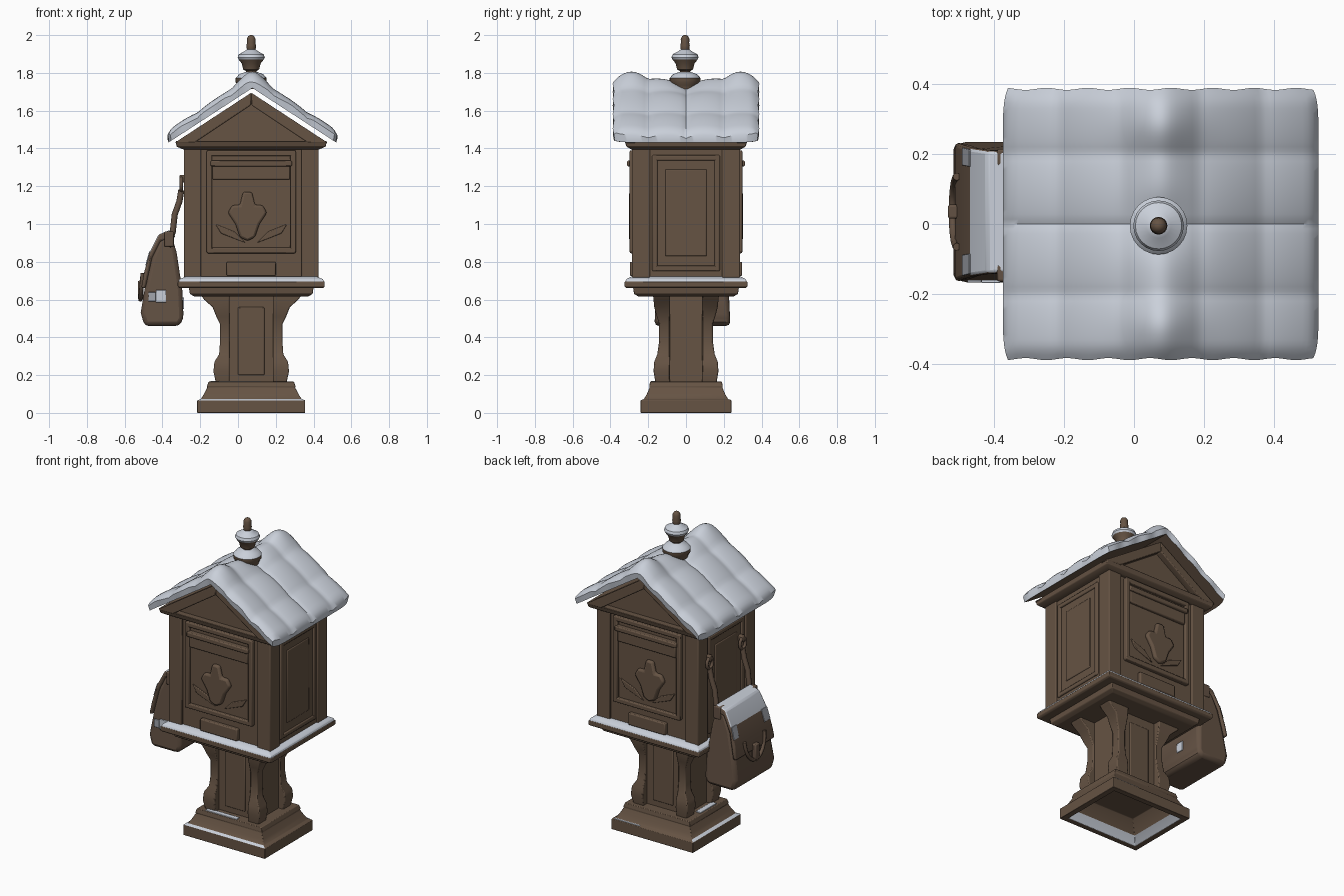
import bpy, bmesh, math

cube = bpy.data.objects.get("Cube")
if cube:
    bpy.data.objects.remove(cube, do_unlink=True)

CX = 0.07  # post axis, the satchel hangs off to one side


def material(name, rgb):
    m = bpy.data.materials.new(name)
    m.use_nodes = True
    m.diffuse_color = (*rgb, 1)
    bsdf = m.node_tree.nodes["Principled BSDF"]
    bsdf.inputs["Base Color"].default_value = (*rgb, 1)
    bsdf.inputs["Roughness"].default_value = 0.9
    return m


WOOD = material("weathered brown wood", (0.132, 0.087, 0.057))
SNOW = material("snow", (0.59, 0.63, 0.7))
FROST = material("thin grey frost", (0.36, 0.38, 0.42))
LEATHER = material("brown leather", (0.124, 0.082, 0.056))


def finish(name, bm, mats, bevel=0.0, segments=2, rule=None):
    bmesh.ops.recalc_face_normals(bm, faces=bm.faces)
    if rule:
        for f in bm.faces:
            f.material_index = int(rule(f.normal, f.calc_center_median()))
    me = bpy.data.meshes.new(name)
    bm.to_mesh(me)
    bm.free()
    ob = bpy.data.objects.new(name, me)
    bpy.context.collection.objects.link(ob)
    for m in mats:
        me.materials.append(m)
    if bevel:
        mod = ob.modifiers.new("worn edges", 'BEVEL')
        mod.width, mod.segments = bevel, segments
    bpy.ops.object.select_all(action='DESELECT')
    ob.select_set(True)
    bpy.context.view_layer.objects.active = ob
    bpy.ops.object.shade_smooth_by_angle(angle=math.radians(40))
    return ob


def stack(name, rings, mats=(WOOD,), bevel=0.0, rule=None):
    """Closed tower of vertex rings."""
    bm = bmesh.new()
    loops = [[bm.verts.new(p) for p in r] for r in rings]
    n = len(loops[0])
    for a, b in zip(loops, loops[1:]):
        for i in range(n):
            j = (i + 1) % n
            bm.faces.new((a[i], a[j], b[j], b[i]))
    bm.faces.new(loops[0])
    bm.faces.new(loops[-1])
    return finish(name, bm, mats, bevel, rule=rule)


def rect(x0, x1, y0, y1, z):
    return [(x0, y0, z), (x1, y0, z), (x1, y1, z), (x0, y1, z)]


def tower(name, levels, **kw):
    """Levels of (z, half width, half depth) about the post axis."""
    return stack(name, [rect(CX - w, CX + w, -d, d, z) for z, w, d in levels], **kw)


def box(name, x, y, z, mats=(WOOD,), bevel=0.006):
    return stack(name, [rect(*sorted(x), *sorted(y), h) for h in z], mats, bevel)


def prism(name, pts, y0, y1, mats=(WOOD,), bevel=0.006, rule=None):
    """Outline in x and z, extruded along y."""
    return stack(name, [[(x, y, z) for x, z in pts] for y in (y0, y1)], mats, bevel, rule)


def lathe(name, profile, mats, rule=None, n=24):
    rings = [[(CX + r * math.cos(math.tau * i / n), -0.005 + r * math.sin(math.tau * i / n), z)
              for i in range(n)] for r, z in profile]
    return stack(name, rings, mats, rule=rule)


def strap(name, pts, radius, cyclic=False):
    cu = bpy.data.curves.new(name, 'CURVE')
    cu.dimensions = '3D'
    cu.bevel_depth, cu.bevel_resolution = radius, 2
    cu.use_fill_caps = True
    sp = cu.splines.new('POLY')
    sp.points.add(len(pts) - 1)
    for p, co in zip(sp.points, pts):
        p.co = (*co, 1)
    sp.use_cyclic_u = cyclic
    cu.materials.append(LEATHER)
    bpy.context.collection.objects.link(bpy.data.objects.new(name, cu))


# Hollow flared base: snow on the front and right ledges and inside the rim
def base_snow(n, c):
    ledge = n.z > 0.7 and 0.06 < c.z < 0.08 and (c.x < CX - 0.2 or c.y < -0.2)
    inside = c.z < 0.03 and abs(n.z) < 0.9 and abs(c.x - CX) < 0.26 and abs(c.y) < 0.215
    return 1 if ledge or (inside and n.y > 0.5) else 2 if inside and n.x > 0.5 else 0


tower("base", [(0.12, 0.17, 0.13), (0.055, 0.23, 0.185), (0, 0.25, 0.205), (0, 0.286, 0.24),
               (0.066, 0.286, 0.24), (0.074, 0.266, 0.222), (0.1, 0.25, 0.207), (0.135, 0.232, 0.192),
               (0.14, 0.235, 0.195), (0.165, 0.226, 0.19)],
      mats=(WOOD, SNOW, FROST), bevel=0.003, rule=base_snow)
box("foot_snow_front", (-0.1, 0.12), (-0.186, -0.155), (0.162, 0.17), (SNOW,), 0.002)
box("foot_snow_side", (-0.145, -0.11), (-0.1, 0.06), (0.162, 0.17), (SNOW,), 0.002)
box("ledge_snow_back", (0.16, 0.34), (0.21, 0.236), (0.064, 0.072), (SNOW,), 0.002)

# Pedestal column with curved corner posts
tower("column", [(0.15, 0.155, 0.125), (0.64, 0.155, 0.125)])
POST = [(0.15, 0.185, 0.16), (0.22, 0.2, 0.172), (0.27, 0.195, 0.168), (0.31, 0.17, 0.152),
        (0.38, 0.165, 0.142), (0.47, 0.165, 0.142), (0.51, 0.185, 0.155),
        (0.56, 0.205, 0.168), (0.6, 0.25, 0.172), (0.63, 0.27, 0.175)]
for sx in (-1, 1):
    for sy in (-1, 1):
        stack("corner_post", [rect(*sorted((CX + sx * 0.115, CX + sx * w)),
                                   *sorted((sy * 0.085, sy * d)), z) for z, w, d in POST], bevel=0.006)
for s in (-1, 1):
    box("column_panel", (CX - 0.07, CX + 0.07), (s * 0.12, s * 0.132), (0.2, 0.56))

# Ledge under the box
tower("lower_ledge", [(0.615, 0.3, 0.25), (0.63, 0.325, 0.275), (0.665, 0.33, 0.28)], bevel=0.004)
tower("upper_ledge", [(0.66, 0.378, 0.315), (0.668, 0.389, 0.325), (0.695, 0.389, 0.325)], bevel=0.004)
tower("ledge_snow", [(0.692, 0.387, 0.323), (0.708, 0.38, 0.316), (0.722, 0.345, 0.29)],
      mats=(SNOW,), bevel=0.004)

# Letter box with four corner boards
tower("box_body", [(0.71, 0.348, 0.272), (1.41, 0.348, 0.272)])
for sx in (-1, 1):
    for sy in (-1, 1):
        box("corner_board", (CX + sx * 0.265, CX + sx * 0.357), (sy * 0.19, sy * 0.287), (0.715, 1.405))

# Front and back doors
SHIELD = [(-0.13, 1.06), (-0.1, 1.1), (-0.05, 1.1), (-0.03, 1.17), (0.03, 1.17), (0.05, 1.1),
          (0.1, 1.1), (0.13, 1.06), (0.08, 1.0), (0.05, 0.93), (0, 0.91), (-0.05, 0.93), (-0.08, 1.0)]
for s in (-1, 1):
    def plate(name, w, z, y0, y1, x=0.0):
        box(name, (CX + x - w, CX + x + w), (s * y0, s * y1), z)
    plate("door_panel", 0.21, (0.86, 1.38), 0.265, 0.28)
    for side in (-1, 1):
        plate("door_stile", 0.015, (0.85, 1.385), 0.265, 0.298, side * 0.222)
        prism("emblem_leaf", [(CX + side * a, b) for a, b in
                              ((0.03, 0.9), (0.16, 0.95), (0.19, 1.0), (0.09, 0.96))],
              s * 0.27, s * 0.288, bevel=0.004)
    plate("door_bottom_rail", 0.235, (0.845, 0.875), 0.265, 0.298)
    plate("door_top_rail", 0.235, (1.36, 1.39), 0.265, 0.298)
    plate("slot_flap", 0.205, (1.235, 1.315), 0.27, 0.297)
    plate("slot_hood", 0.215, (1.305, 1.335), 0.27, 0.312)
    plate("name_plate", 0.13, (0.725, 0.8), 0.265, 0.297)
    prism("emblem", [(CX + 0.8 * x - 0.02, z) for x, z in SHIELD], s * 0.27, s * 0.302, bevel=0.012)
    # Side panels
    for y in (-0.165, 0.165):
        box("side_stile", (CX + s * 0.33, CX + s * 0.357), (y - 0.014, y + 0.014), (0.75, 1.365))
    for z in (0.765, 1.35):
        box("side_rail", (CX + s * 0.33, CX + s * 0.357), (-0.178, 0.178), (z - 0.014, z + 0.014))
    box("side_inset", (CX + s * 0.33, CX + s * 0.353), (-0.11, 0.11), (0.83, 1.29))

# Cornice and gable
tower("cornice", [(1.395, 0.36, 0.29), (1.41, 0.395, 0.315), (1.44, 0.4, 0.325)], bevel=0.004)
prism("gable", [(CX - 0.37, 1.43), (CX + 0.37, 1.43), (CX, 1.675)], -0.285, 0.285)
for sy in (-1, 1):
    for sx in (-1, 1):
        prism("rake_board", [(CX + sx * x, z) for x, z in
                             ((0.405, 1.43), (0.3, 1.43), (0, 1.63), (0, 1.695))],
              sy * 0.265, sy * 0.325, bevel=0.005)

# Pillowy snow roof on a thin timber underside
RX, W, D = 0.076, 0.45, 0.385


def snow_top(x, y):
    a = abs(x)
    pillow = 0.018 * abs(math.sin(math.pi * y / 0.2)) ** 0.6
    course = 0.012 * abs(math.sin(math.pi * (a + 0.07) / 0.18)) ** 0.7
    ridge = 0.034 * math.exp(-((abs(y) - 0.285) / 0.08) ** 2 - (a / 0.1) ** 2)
    dip = 0.03 * math.exp(-(x * x + y * y) / 0.008)
    edge = max(0, min(1, (D - abs(y)) / 0.05, (W - a) / 0.03))
    return 1.763 - 0.66 * math.sqrt(a * a + 0.0009) + pillow + course + ridge - dip - 0.018 * (1 - edge) ** 2


bm = bmesh.new()
bmesh.ops.create_grid(bm, x_segments=60, y_segments=56, size=1)
top = list(bm.verts)
under = [v for v in bmesh.ops.extrude_face_region(bm, geom=bm.faces[:])["geom"]
         if isinstance(v, bmesh.types.BMVert)]
for verts, margin in ((top, 0), (under, 0.006)):
    for v in verts:
        u, t = v.co.x, v.co.y
        x = u * (W - margin - 0.015 * abs(t) ** 12)
        y = t * (D - margin) + 0.003 * math.sin(x * 53) * t ** 9
        v.co = (RX + x, y, 1.72 - 0.65 * abs(x) if margin else snow_top(x, y))
finish("snow_roof", bm, (SNOW, WOOD), rule=lambda n, c: n.z < -0.5)

# Turned finial with snow caps
lathe("finial_foot", [(0.066, 1.715), (0.07, 1.735), (0.082, 1.75), (0.082, 1.772), (0.065, 1.792),
                      (0.028, 1.806), (0.022, 1.83)], (WOOD, SNOW),
      rule=lambda n, c: n.z > 0.3)
lathe("finial_cup", [(0.02, 1.805), (0.042, 1.818), (0.05, 1.85), (0.066, 1.87), (0.072, 1.882),
                     (0.066, 1.898), (0.035, 1.915), (0.022, 1.925)], (WOOD, SNOW),
      rule=lambda n, c: c.z > 1.872)
lathe("finial_knob", [(0.018, 1.91), (0.024, 1.93), (0.025, 1.945), (0.022, 1.96), (0.023, 1.98),
                      (0.016, 1.994), (0.006, 2.0)], (WOOD,))

# Satchel on the right side
YC = 0.035


def taper(ob):
    for v in ob.data.vertices:
        v.co.y = YC + (v.co.y - YC) * (1.0 - 0.38 * max(0, v.co.z - 0.55))


taper(prism("satchel", [(-0.495, 0.46), (-0.31, 0.46), (-0.288, 0.5), (-0.295, 0.65), (-0.325, 0.85),
                        (-0.355, 0.95), (-0.42, 0.92), (-0.46, 0.82), (-0.49, 0.68), (-0.515, 0.53)],
            -0.166, 0.234, (LEATHER,), 0.03))
taper(prism("satchel_flap", [(-0.33, 0.93), (-0.355, 0.97), (-0.42, 0.945), (-0.468, 0.85),
                             (-0.498, 0.74), (-0.512, 0.66), (-0.49, 0.66), (-0.455, 0.82),
                             (-0.41, 0.91)], -0.172, 0.24, (LEATHER, SNOW), 0.01,
            rule=lambda n, c: n.z > 0.4 and c.z > 0.88))
for y0, y1 in ((-0.165, -0.1), (0.18, 0.235)):
    taper(prism("flap_frost", [(-0.47, 0.855), (-0.491, 0.78), (-0.485, 0.778), (-0.464, 0.853)],
                y0, y1, (FROST,), 0.002))
box("satchel_snow_front", (-0.435, -0.38), (-0.168, -0.16), (0.585, 0.65), (SNOW,), 0.003)
box("satchel_frost_front", (-0.475, -0.435), (-0.167, -0.159), (0.59, 0.64), (FROST,), 0.003)
box("satchel_snow_inner", (-0.295, -0.286), (0.04, 0.09), (0.55, 0.61), (SNOW,), 0.002)
box("clasp", (-0.53, -0.5), (YC - 0.02, YC + 0.02), (0.6, 0.7), (LEATHER,))
ARC = [math.pi * i / 12 for i in range(13)]
strap("satchel_loop", [(-0.505 - 0.012 * math.sin(t), YC + 0.1 * math.cos(t), 0.74 - 0.14 * math.sin(t))
                       for t in ARC], 0.011)
for y in (-0.14, 0.19):
    strap("hanging_strap", [(-0.37, y, 0.88), (-0.345, y, 0.96), (-0.335, y, 1.05),
                            (-0.31, y, 1.12), (-0.3, y, 1.18)], 0.016)
    strap("strap_ring", [(-0.3, y + 0.028 * math.cos(2 * t), 1.21 + 0.035 * math.sin(2 * t))
                         for t in ARC[:-1]], 0.01, True)
    box("strap_hook", (-0.31, -0.27), (y - 0.014, y + 0.014), (1.22, 1.26))
    box("strap_buckle", (-0.39, -0.34), (y - 0.024, y + 0.024), (0.88, 0.96), (LEATHER,))
